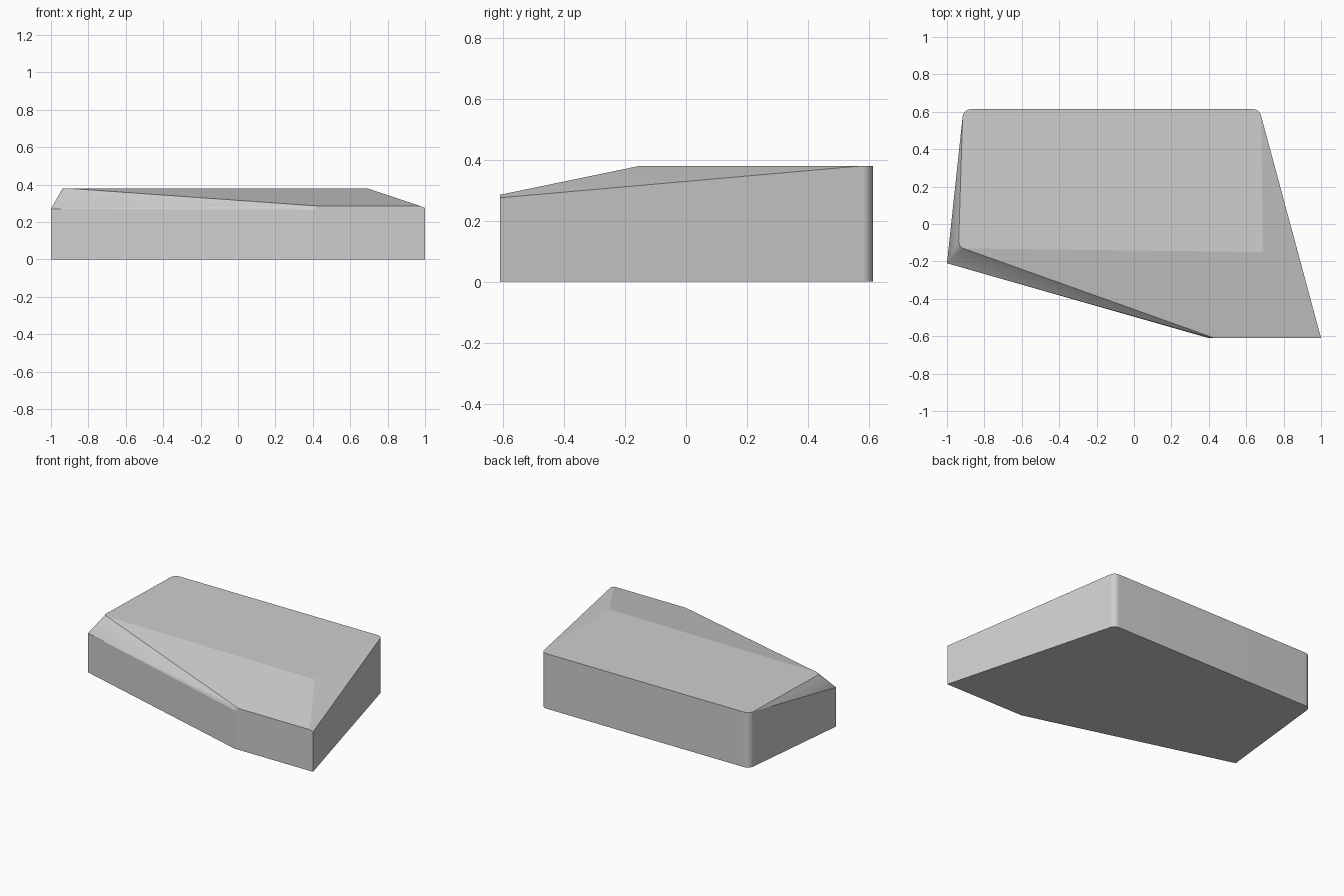
import bpy, bmesh, math
from mathutils import Vector

cube = bpy.data.objects.get("Cube")
if cube:
    bpy.data.objects.remove(cube, do_unlink=True)

HEIGHT = 0.38


def rounded(prev, corner, nxt, radius, steps=12):
    """Arc that replaces a plan corner between two neighbours."""
    p, c, n = Vector(prev), Vector(corner), Vector(nxt)
    a, b = (p - c).normalized(), (n - c).normalized()
    half = a.angle(b) / 2
    centre = c + (a + b).normalized() * radius / math.sin(half)
    start = c + a * radius / math.tan(half) - centre
    end = c + b * radius / math.tan(half) - centre
    return [centre + start.lerp(end, i / steps).normalized() * radius
            for i in range(steps + 1)]


# Plan corners of the upright walls
back_left, back_right = (0.67, 0.614), (-0.912, 0.614)
side_right = (-1, -0.21)
front_right, front_left = (0.4, -0.61), (1, -0.61)

points = []
# Rounded upright corners at the back, full height
for arc in (rounded(front_left, back_left, back_right, 0.045),
            rounded(back_left, back_right, side_right, 0.045)):
    points += [(x, y, z) for x, y in arc for z in (0, HEIGHT)]

# Base and top of the lower walls
for (x, y), top in ((side_right, 0.27), (front_right, 0.265), (front_left, 0.275)):
    points += [(x, y, 0), (x, y, top)]

# Front edge of the sloping top
points += [(0.43, -0.61, 0.285), (0.975, -0.61, 0.285)]

# Front edge of the level top, with its rounded right corner
points += [(0.69, -0.15, HEIGHT)]
points += [(x, y, HEIGHT) for x, y in
           rounded((-0.915, 0.6), (-0.938, -0.12), (-0.86, -0.152), 0.04)]

# Wrap the points in one faceted solid
bm = bmesh.new()
verts = [bm.verts.new(p) for p in points]
bmesh.ops.convex_hull(bm, input=verts)
loose = [v for v in bm.verts if not v.link_faces]
bmesh.ops.delete(bm, geom=loose, context='VERTS')
bmesh.ops.dissolve_limit(bm, angle_limit=math.radians(0.8),
                         verts=bm.verts, edges=bm.edges)
bmesh.ops.recalc_face_normals(bm, faces=bm.faces)
mesh = bpy.data.meshes.new("faceted_block")
bm.to_mesh(mesh)
bm.free()

block = bpy.data.objects.new("faceted_block", mesh)
bpy.context.collection.objects.link(block)

# Plain grey finish
grey = bpy.data.materials.new("mid_grey")
grey.use_nodes = True
colour = (0.62, 0.62, 0.62, 1)
grey.diffuse_color = colour
grey.node_tree.nodes["Principled BSDF"].inputs["Base Color"].default_value = colour
mesh.materials.append(grey)

# Smooth the rounded corners, keep the facets crisp
bpy.ops.object.select_all(action='DESELECT')
block.select_set(True)
bpy.context.view_layer.objects.active = block
bpy.ops.object.shade_smooth_by_angle(angle=math.radians(10))
